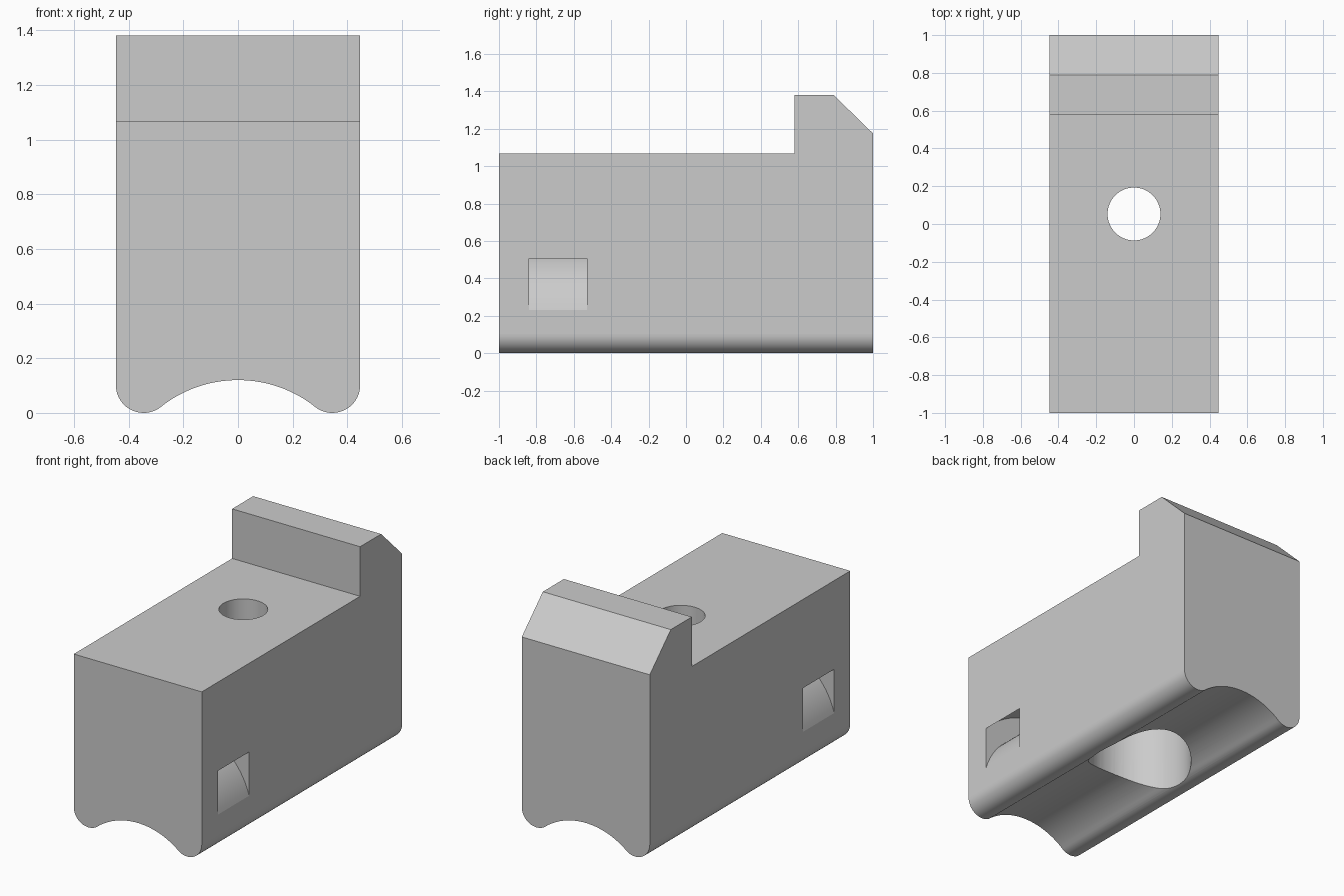
import bpy, bmesh, math

if "Cube" in bpy.data.objects:
    bpy.data.objects.remove(bpy.data.objects["Cube"])

HALF_W = 0.447
HOLE_Y = 0.053


def arc(cx, cz, r, a0, a1, n):
    """Points on a circular arc, angles in degrees."""
    return [(cx + r * math.cos(math.radians(a0 + (a1 - a0) * i / n)),
             cz + r * math.sin(math.radians(a0 + (a1 - a0) * i / n))) for i in range(n + 1)]


def prism(name, points, place, lo, hi):
    """Extrude a 2D profile from lo to hi; place(u, v, t) maps it to 3D."""
    bm = bmesh.new()
    face = bm.faces.new([bm.verts.new(place(u, v, lo)) for u, v in points])
    ext = bmesh.ops.extrude_face_region(bm, geom=[face])
    shift = [b - a for a, b in zip(place(0, 0, lo), place(0, 0, hi))]
    bmesh.ops.translate(bm, vec=shift,
                        verts=[g for g in ext["geom"] if isinstance(g, bmesh.types.BMVert)])
    bmesh.ops.recalc_face_normals(bm, faces=bm.faces[:])
    mesh = bpy.data.meshes.new(name)
    bm.to_mesh(mesh)
    bm.free()
    obj = bpy.data.objects.new(name, mesh)
    bpy.context.collection.objects.link(obj)
    return obj


def along_x(u, v, t):
    return (t, u, v)


def along_y(u, v, t):
    return (u, t, v)


def along_z(u, v, t):
    return (u, v, t)


def combine(target, tool, operation):
    tool.hide_render = True
    mod = target.modifiers.new("cut", 'BOOLEAN')
    mod.operation = operation
    mod.solver = 'EXACT'
    mod.object = tool
    bpy.context.view_layer.objects.active = target
    bpy.ops.object.modifier_apply(modifier=mod.name)
    bpy.data.objects.remove(tool, do_unlink=True)


# Block: side silhouette with raised, chamfered back lip
body = prism("clamp_block", [(-1, -0.1), (1, -0.1), (1, 1.175), (0.79, 1.38),
                             (0.58, 1.38), (0.58, 1.067), (-1, 1.067)],
             along_x, -0.6, 0.6)

# Front silhouette: rounded feet with a saddle arch between them
foot_r, foot_x = 0.102, 0.345
saddle_z, saddle_r = -0.336, 0.456
tilt = math.degrees(math.atan2(foot_r - saddle_z, foot_x))
right_foot = arc(foot_x, foot_r, foot_r, 180 + tilt, 360, 20)
saddle = arc(0, saddle_z, saddle_r, 180 - tilt, tilt, 32)
left_foot = [(-x, z) for x, z in reversed(right_foot)]
left_foot[0], right_foot[-1] = (-HALF_W, foot_r), (HALF_W, foot_r)
outline = left_foot + saddle[1:-1] + right_foot + [(HALF_W, 1.6), (-HALF_W, 1.6)]
combine(body, prism("front_outline", outline, along_y, -1.2, 1.2), 'INTERSECT')

# Screw hole with wide counterbore from below
for name, r, lo, hi in (("screw_hole", 0.14, -0.5, 2), ("counterbore", 0.306, -0.5, 0.6)):
    ring = arc(0, HOLE_Y, r, 0, 360, 64)[:-1]
    combine(body, prism(name, ring, along_z, lo, hi), 'DIFFERENCE')

# Arched strap slot running from side to side
slot = arc(0, 0.11, 0.463, 0, 180, 48) + arc(0, 0.11, 0.598, 180, 0, 48)
combine(body, prism("strap_slot", slot, along_y, -0.84, -0.528), 'DIFFERENCE')

# Plain grey plastic
grey = bpy.data.materials.new("grey")
grey.diffuse_color = (0.6, 0.6, 0.6, 1)
grey.use_nodes = True
grey.node_tree.nodes["Principled BSDF"].inputs["Base Color"].default_value = grey.diffuse_color
body.data.materials.clear()
body.data.materials.append(grey)
for p in body.data.polygons:
    p.material_index = 0

# Smooth curves, flat large faces
bpy.ops.object.select_all(action='DESELECT')
body.select_set(True)
bpy.context.view_layer.objects.active = body
bpy.ops.object.shade_smooth_by_angle(angle=math.radians(12))
for p in body.data.polygons:
    if p.area > 0.1:
        p.use_smooth = False
